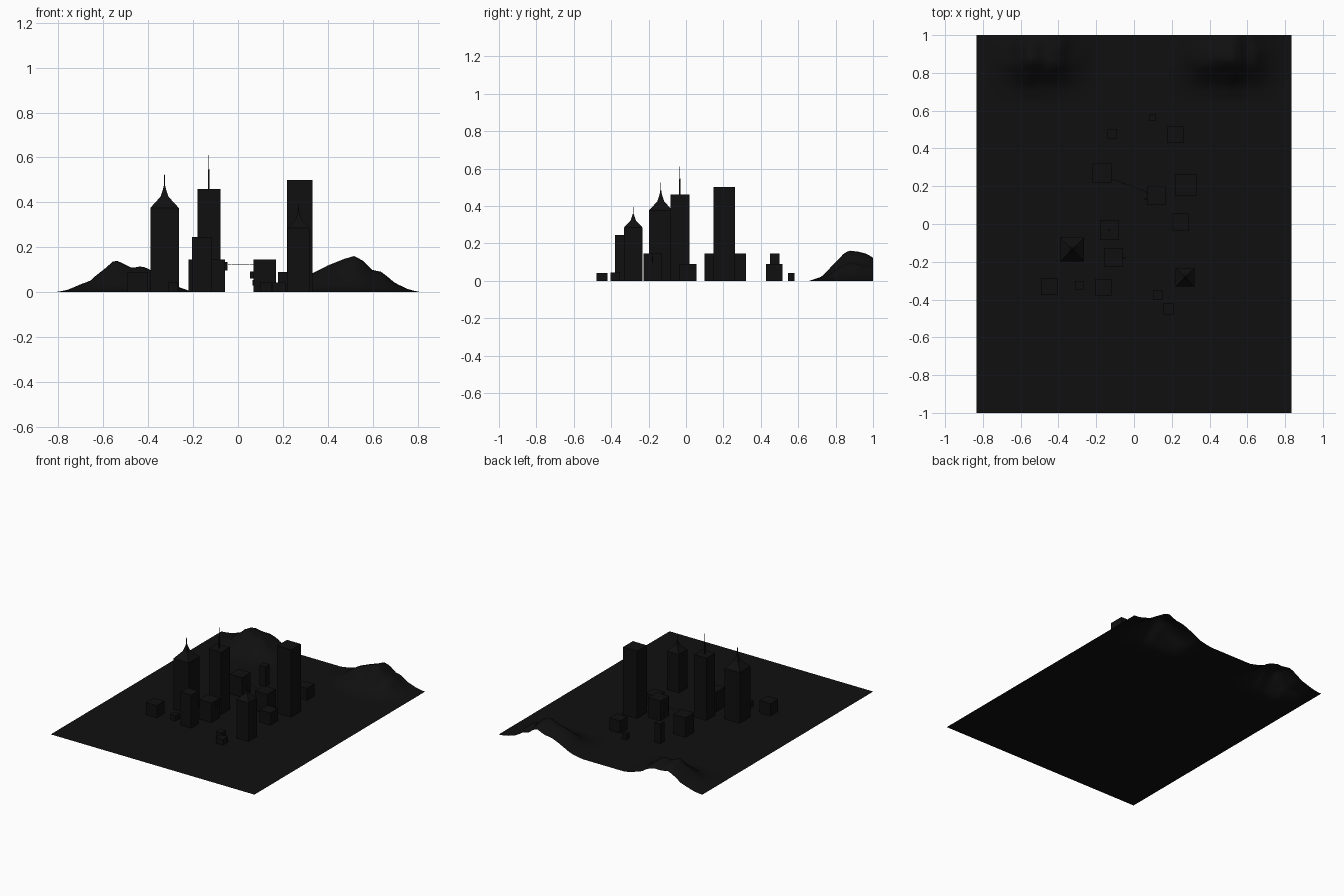
import bpy, bmesh, math
from mathutils import Vector, noise

if "Cube" in bpy.data.objects:
    bpy.data.objects.remove(bpy.data.objects["Cube"])

dark = bpy.data.materials.new("dark")
dark.diffuse_color = (0.005, 0.005, 0.005, 1)
dark.use_nodes = True
dark.node_tree.nodes["Principled BSDF"].inputs["Base Color"].default_value = dark.diffuse_color


def finish(name, bm):
    mesh = bpy.data.meshes.new(name)
    bm.normal_update()
    bm.to_mesh(mesh)
    bm.free()
    mesh.materials.append(dark)
    ob = bpy.data.objects.new(name, mesh)
    bpy.context.collection.objects.link(ob)
    return ob


def stack(name, cx, cy, levels):
    """Square tower through (half width, z) levels."""
    bm = bmesh.new()
    rings = [[bm.verts.new((cx + sx * h, cy + sy * h, z))
              for sx, sy in ((-1, -1), (1, -1), (1, 1), (-1, 1))] for h, z in levels]
    for a, b in zip(rings, rings[1:]):
        for i in range(4):
            j = (i + 1) % 4
            bm.faces.new((a[i], a[j], b[j], b[i]))
    bm.faces.new(rings[0][::-1])
    bm.faces.new(rings[-1])
    return finish(name, bm)


def box(name, x0, x1, y0, y1, z0, z1):
    bm = bmesh.new()
    bmesh.ops.create_cube(bm, size=1)
    for v in bm.verts:
        v.co = Vector(((x0 + x1) / 2 + v.co.x * (x1 - x0),
                       (y0 + y1) / 2 + v.co.y * (y1 - y0),
                       (z0 + z1) / 2 + v.co.z * (z1 - z0)))
    return finish(name, bm)


def interp(points, t):
    for (a, p), (b, q) in zip(points, points[1:]):
        if a <= t <= b:
            return p + (q - p) * (t - a) / (b - a)
    return 0.0


# ground sheet rising into two hills along the back edge
ridge = [(-0.81, 0), (-0.76, 0.01), (-0.7, 0.035), (-0.66, 0.05), (-0.62, 0.09), (-0.55, 0.14),
         (-0.48, 0.115), (-0.44, 0.12), (-0.39, 0.1), (-0.33, 0.05), (-0.26, 0.02), (-0.2, 0),
         (0.15, 0), (0.25, 0.025), (0.33, 0.085), (0.4, 0.12), (0.46, 0.135), (0.52, 0.165),
         (0.56, 0.14), (0.6, 0.1), (0.63, 0.097), (0.7, 0.04), (0.76, 0.012), (0.81, 0)]
depth = [(0.66, 0), (0.72, 0.12), (0.75, 0.27), (0.8, 0.62), (0.84, 0.9), (0.87, 1),
         (0.92, 0.96), (0.97, 0.82), (1.001, 0.73)]
bm = bmesh.new()
bmesh.ops.create_grid(bm, x_segments=84, y_segments=100, size=1)
for v in bm.verts:
    v.co.x *= 0.835
    h = interp(ridge, v.co.x) * interp(depth, v.co.y)
    v.co.z = h * (1 + 0.1 * noise.noise(Vector((v.co.x * 14, v.co.y * 14, 0))))
for f in bm.faces:
    f.smooth = True
finish("ground_with_hills", bm)

# tall towers
stack("spire_tower_left", -0.3275, -0.135,
      [(0.0635, 0), (0.0635, 0.375), (0.018, 0.425), (0.008, 0.455), (0.003, 0.475), (0.001, 0.525)])
stack("spire_tower_front", 0.27, -0.282,
      [(0.049, 0), (0.049, 0.285), (0.014, 0.323), (0.006, 0.346), (0.002, 0.36), (0.001, 0.395)])
stack("antenna_tower", -0.13, -0.033, [(0.051, 0), (0.051, 0.46)])
stack("antenna", -0.13, -0.033, [(0.004, 0.46), (0.004, 0.54), (0.0015, 0.55), (0.001, 0.61)])
stack("flat_tower", 0.275, 0.205, [(0.057, 0), (0.057, 0.5)])

# lower blocks: centre x, centre y, width, height
blocks = [(-0.162, -0.336, 0.087, 0.245), (-0.107, -0.178, 0.1, 0.145), (-0.17, 0.27, 0.1, 0.145),
          (0.12, 0.15, 0.1, 0.145), (-0.115, 0.475, 0.05, 0.145), (0.245, 0.01, 0.09, 0.09),
          (0.222, 0.472, 0.088, 0.09), (-0.447, -0.332, 0.09, 0.09)]
for x, y, w, h in blocks:
    stack("block", x, y, [(w / 2, 0), (w / 2, h)])

# small huts
for x, y, w, h in [(0.182, -0.45, 0.058, 0.042), (0.125, -0.378, 0.05, 0.045),
                   (-0.29, -0.325, 0.044, 0.042), (0.1, 0.563, 0.035, 0.042)]:
    stack("hut", x, y, [(w / 2, 0), (w / 2, h)])

# wall signs
box("wall_sign", -0.057, -0.046, -0.182, -0.176, 0.097, 0.135)
box("wall_sign", 0.054, 0.07, 0.13, 0.136, 0.06, 0.092)
box("wall_sign", 0.064, 0.07, 0.16, 0.166, 0.03, 0.055)

# sagging cable between two blocks
curve = bpy.data.curves.new("cable", "CURVE")
curve.dimensions = "3D"
curve.bevel_depth = 0.001
curve.bevel_resolution = 0
sp = curve.splines.new("POLY")
sp.points.add(10)
for i, p in enumerate(sp.points):
    t = i / 10
    p.co = (-0.12 + 0.19 * t, 0.24 - 0.07 * t, 0.143 - 0.018 * t - 0.045 * t * (1 - t), 1)
curve.materials.append(dark)
bpy.context.collection.objects.link(bpy.data.objects.new("cable", curve))
